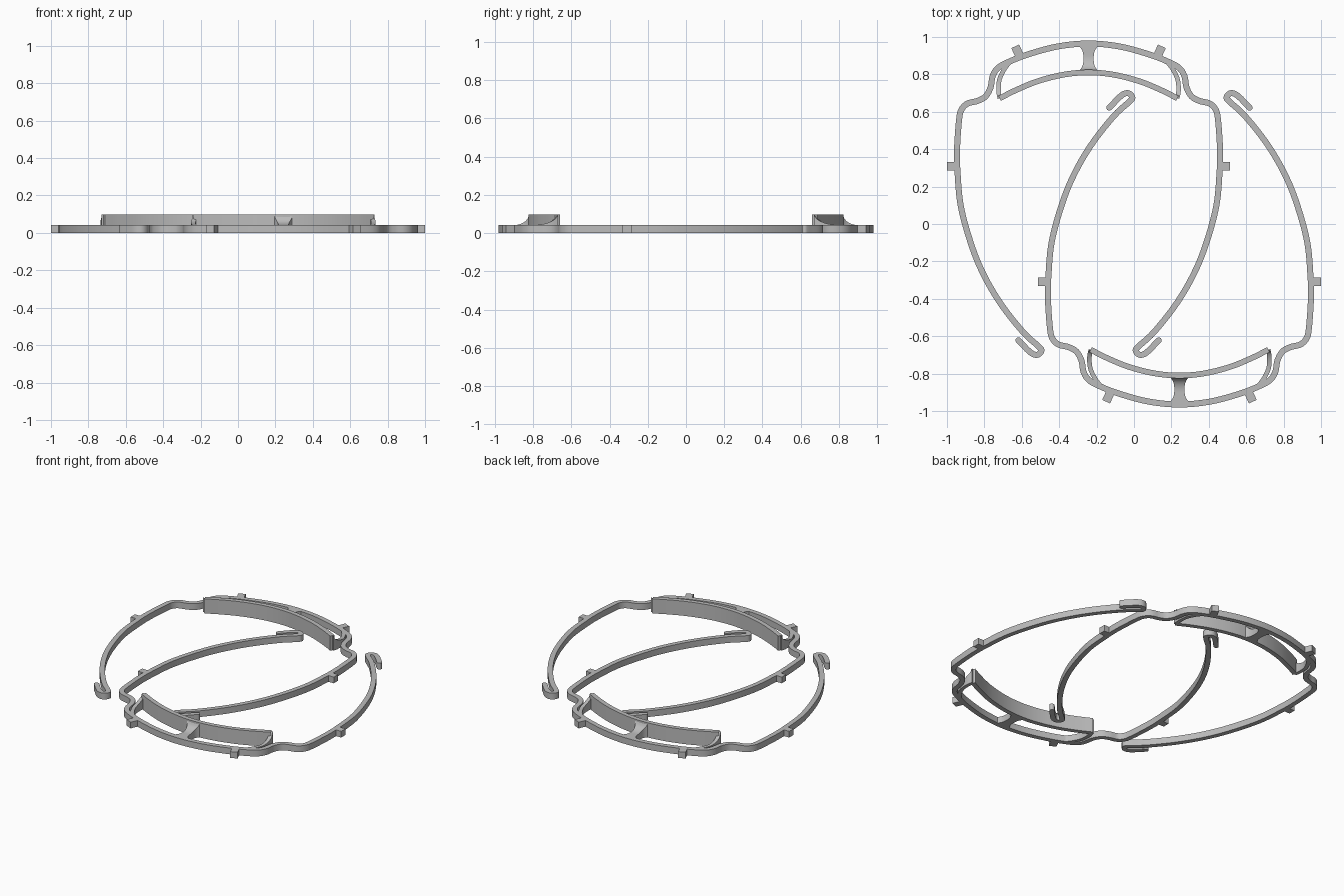
import bpy, bmesh, math
from mathutils import Vector

if "Cube" in bpy.data.objects:
    bpy.data.objects.remove(bpy.data.objects["Cube"], do_unlink=True)

grey = bpy.data.materials.new("plain_grey")
grey.use_nodes = True
grey.diffuse_color = (0.5, 0.5, 0.5, 1)
grey.node_tree.nodes["Principled BSDF"].inputs["Base Color"].default_value = (0.5, 0.5, 0.5, 1)

LOW, HIGH, WIDTH = 0.042, 0.098, 0.032
OFFSET = 0.243          # each frame's own centre line


def spline(points, steps=6):
    """Catmull-Rom curve through 2D points."""
    p = [Vector(q) for q in points]
    p = [2 * p[0] - p[1]] + p + [2 * p[-1] - p[-2]]
    out = []
    for a, b, c, d in zip(p, p[1:], p[2:], p[3:]):
        for i in range(steps):
            t = i / steps
            out.append(0.5 * (2 * b + (c - a) * t + (2 * a - 5 * b + 4 * c - d) * t * t
                              + (3 * b - a - 3 * c + d) * t ** 3))
    return out + [p[-2]]


def mirrored(half):
    return [(-x, y) for x, y in reversed(half[1:])] + half


def round_ends(path, width):
    """Extend a path with tapering points, giving half-round tips."""
    r = width / 2
    first, last = (path[0] - path[1]).normalized(), (path[-1] - path[-2]).normalized()
    angles = [math.radians(a) for a in (25, 50, 72, 86)]
    head = [(path[0] + first * r * math.sin(a), width * math.cos(a)) for a in reversed(angles)]
    tail = [(path[-1] + last * r * math.sin(a), width * math.cos(a)) for a in angles]
    return head + [(p, width) for p in path] + tail


def ribbon(name, stations, height):
    """Upright strip: stations are (point, width), height is a rule on the point."""
    bm = bmesh.new()
    rows = []
    for i, (p, w) in enumerate(stations):
        before, after = stations[max(i - 1, 0)][0], stations[min(i + 1, len(stations) - 1)][0]
        t = (after - before).normalized()
        n = Vector((-t.y, t.x)) * w / 2
        a, b, h = p + n, p - n, height(p)
        rows.append([bm.verts.new((q.x, q.y, z)) for q, z in ((a, 0), (b, 0), (b, h), (a, h))])
    for r, s in zip(rows, rows[1:]):
        for k in range(4):
            bm.faces.new((r[k], r[(k + 1) % 4], s[(k + 1) % 4], s[k]))
    bm.faces.new(rows[0])
    bm.faces.new(rows[-1])
    bmesh.ops.recalc_face_normals(bm, faces=bm.faces)
    mesh = bpy.data.meshes.new(name)
    bm.to_mesh(mesh)
    bm.free()
    mesh.materials.append(grey)
    obj = bpy.data.objects.new(name, mesh)
    bpy.context.collection.objects.link(obj)
    bpy.ops.object.select_all(action="DESELECT")
    obj.select_set(True)
    bpy.context.view_layer.objects.active = obj
    bpy.ops.object.shade_smooth_by_angle(angle=math.radians(30))
    # Second frame is the first one turned half a circle
    twin = obj.copy()
    twin.name = "front_" + name
    bpy.context.collection.objects.link(twin)
    obj.name = "back_" + name
    obj.location.x, twin.location.x = -OFFSET, OFFSET
    twin.rotation_euler.z = math.pi


def even(points, width):
    return [(Vector(p), width) for p in points]


def low(p):
    return LOW


def scoop(start, end):
    """Concave drop from HIGH to LOW along y."""
    def rule(p):
        t = min(max((p.y - start) / (end - start), 0), 1)
        return LOW + (HIGH - LOW) * (1 - math.sqrt(1 - (1 - t) ** 2))
    return rule


# Brow, hinge bends, side arms and end hooks in one strip
half = [(0, .965), (.166, .949), (.326, .906), (.433, .864), (.487, .832), (.513, .789),
        (.524, .73), (.551, .682), (.594, .658), (.647, .644), (.679, .612), (.692, .559),
        (.703, .4), (.70, .27), (.681, .085), (.62, -.13), (.551, -.29), (.46, -.44),
        (.348, -.58), (.27, -.652), (.252, -.676), (.273, -.699), (.31, -.687), (.375, -.622)]
ribbon("frame_strip", round_ends(spline(mirrored(half)), WIDTH), low)

# Tall curved forehead bow
bow = [(0, .81), (.13, .799), (.27, .764), (.39, .715), (.475, .672)]
ribbon("forehead_bow", even(spline(mirrored(bow)), 0.03), lambda p: HIGH)

for side, s in (("left", 1), ("right", -1)):
    # Links from the bow tips to the brow
    link = [(.474, .672), (.481, .71), (.477, .77), (.452, .825), (.425, .862)]
    ribbon(side + "_bow_link", even(spline([(s * x, y) for x, y in link]), 0.024),
           scoop(.675, .8))
    # Small pegs on brow and side arm
    ribbon(side + "_brow_peg", even([(s * .365, .89), (s * .392, .95)], 0.046), low)
    ribbon(side + "_arm_peg", even([(s * .70, .308), (s * .757, .308)], 0.046), low)

# Waisted centre strut with a scooped top
strut = []
for i in range(17):
    t = i / 16
    strut.append((Vector((0, .81 + .15 * t)), .055 + .07 * abs(2 * t - 1) ** 3))
ribbon("centre_strut", strut, scoop(.822, .9))
